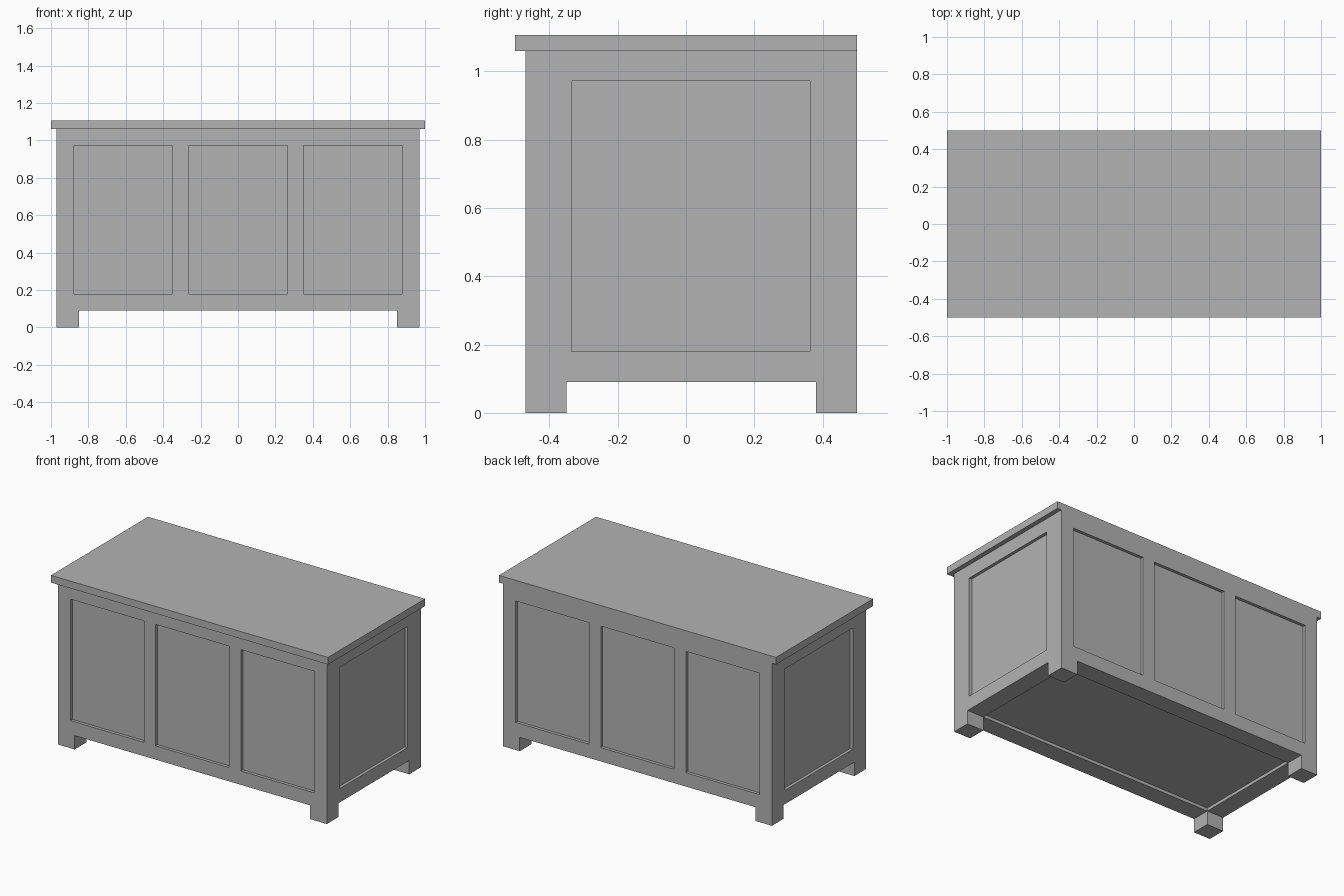
import bpy
from mathutils import Vector

cube = bpy.data.objects.get("Cube")
if cube:
    bpy.data.objects.remove(cube, do_unlink=True)

paint = bpy.data.materials.new("grey_paint")
paint.use_nodes = True
GREY = (0.45, 0.45, 0.45, 1)
paint.diffuse_color = GREY
paint.node_tree.nodes["Principled BSDF"].inputs["Base Color"].default_value = GREY


def box(name, low, high):
    """Box between two opposite corners."""
    low, high = Vector(low), Vector(high)
    bpy.ops.mesh.primitive_cube_add(size=1)
    ob = bpy.context.object
    ob.name = name
    for v in ob.data.vertices:
        v.co = (low + high) / 2 + v.co * (high - low)
    ob.data.materials.append(paint)
    return ob


def cut(target, low, high):
    """Subtract a box from the target."""
    cutter = box("cutter", low, high)
    cutter.hide_render = True
    mod = target.modifiers.new("cut", "BOOLEAN")
    mod.operation = "DIFFERENCE"
    mod.solver = "EXACT"
    mod.object = cutter
    bpy.context.view_layer.objects.active = target
    bpy.ops.object.modifier_apply(modifier=mod.name)
    bpy.data.objects.remove(cutter, do_unlink=True)


W, FRONT, BACK = 0.97, -0.47, 0.5     # body half width and depth
TOP, FOOT, LEG = 1.06, 0.09, 0.12     # body top, foot height, foot width
SINK = 0.02                           # recess depth
LOW, HIGH = 0.18, 0.972               # panel bottom and top

# Lid, flush at the back
box("lid", (-1, -0.5, TOP), (1, 0.5, 1.107))

# Body with four square feet
body = box("body", (-W, FRONT, 0), (W, BACK, TOP))
x, y0, y1 = W - LEG, FRONT + LEG, BACK - LEG
cut(body, (-x, -1, -1), (x, 1, FOOT))
cut(body, (-2, y0, -1), (2, y1, FOOT))

# Sunken underside
cut(body, (-x, y0, -1), (x, y1, FOOT + SINK))

# Three sunken panels on the front and the back
for cx in (-0.615, 0, 0.615):
    for inner, outer in ((FRONT + SINK, -1), (BACK - SINK, 1)):
        cut(body, (cx - 0.265, min(inner, outer), LOW),
            (cx + 0.265, max(inner, outer), HIGH))

# One sunken panel on each side
for inner, outer in ((W - SINK, 2), (SINK - W, -2)):
    cut(body, (min(inner, outer), -0.335, LOW),
        (max(inner, outer), 0.363, HIGH))
